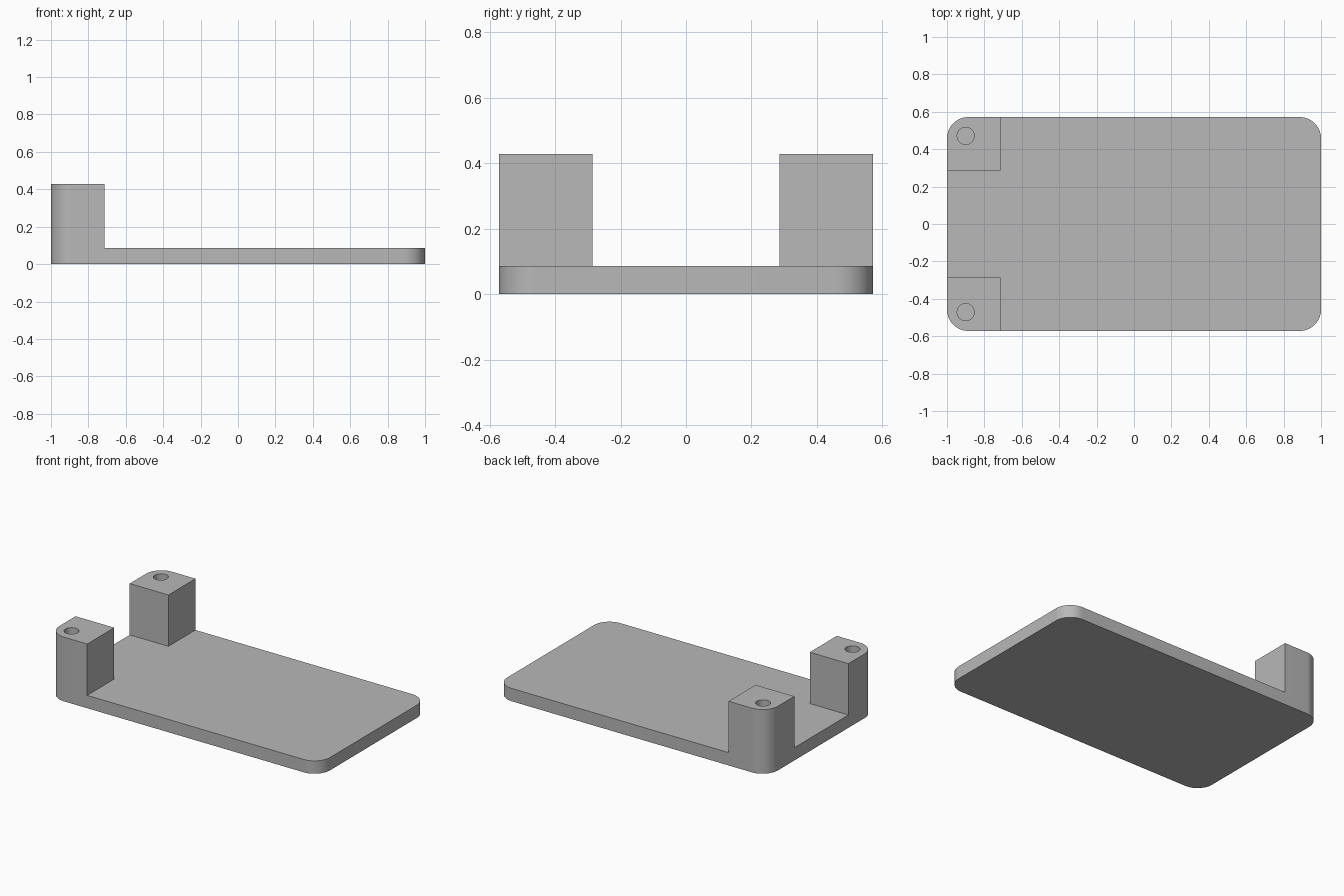
import bpy, bmesh, math

if "Cube" in bpy.data.objects:
    bpy.data.objects.remove(bpy.data.objects["Cube"], do_unlink=True)

U = 1 / 35                       # base unit
HALF_X, HALF_Y = 35 * U, 20 * U
PLATE_T, TOP = 3 * U, 15 * U
POST, CORNER_R = 10 * U, 4 * U
HOLE_R, HOLE_INSET, HOLE_DEPTH = 1.6 * U, 3.5 * U, 10 * U
ARC_STEPS = 20

grey = bpy.data.materials.new("grey plastic")
grey.use_nodes = True
color = (0.48, 0.48, 0.48, 1)
grey.diffuse_color = color
grey.node_tree.nodes["Principled BSDF"].inputs["Base Color"].default_value = color


def arc(cx, cy, r, start, end, steps):
    angles = [math.radians(start + (end - start) * i / steps) for i in range(steps + 1)]
    return [(cx + r * math.cos(a), cy + r * math.sin(a)) for a in angles]


def prism(name, outline, z0, z1):
    """Extrude a counter-clockwise outline from z0 to z1."""
    bm = bmesh.new()
    base = bm.faces.new([bm.verts.new((x, y, z0)) for x, y in outline])
    ext = bmesh.ops.extrude_face_region(bm, geom=[base], use_keep_orig=True)
    verts = [v for v in ext["geom"] if isinstance(v, bmesh.types.BMVert)]
    bmesh.ops.translate(bm, verts=verts, vec=(0, 0, z1 - z0))
    bmesh.ops.recalc_face_normals(bm, faces=bm.faces)
    mesh = bpy.data.meshes.new(name)
    bm.to_mesh(mesh)
    bm.free()
    obj = bpy.data.objects.new(name, mesh)
    bpy.context.collection.objects.link(obj)
    mesh.materials.append(grey)
    return obj


def cut(target, cutter):
    cutter.hide_render = True
    mod = target.modifiers.new("cut", "BOOLEAN")
    mod.operation, mod.solver, mod.object = "DIFFERENCE", "EXACT", cutter
    bpy.context.view_layer.objects.active = target
    bpy.ops.object.modifier_apply(modifier=mod.name)
    bpy.data.objects.remove(cutter, do_unlink=True)


# Rounded slab at full height
ix, iy = HALF_X - CORNER_R, HALF_Y - CORNER_R
outline = []
for i, (sx, sy) in enumerate([(1, 1), (-1, 1), (-1, -1), (1, -1)]):
    outline += arc(sx * ix, sy * iy, CORNER_R, 90 * i, 90 * i + 90, ARC_STEPS)
bracket = prism("base_plate_with_posts", outline, 0, TOP)

# T-shaped clearance leaves the plate and two corner posts
px, py, far = POST - HALF_X, HALF_Y - POST, 1.5
clearance = [(-far, -py), (px, -py), (px, -far), (far, -far),
             (far, far), (px, far), (px, py), (-far, py)]
cut(bracket, prism("clearance_cutter", clearance, PLATE_T, 1))

# Blind screw holes in the posts
for side in (-1, 1):
    circle = arc(HOLE_INSET - HALF_X, side * (HALF_Y - HOLE_INSET), HOLE_R, 0, 360, 32)[:-1]
    cut(bracket, prism("hole_cutter", circle, TOP - HOLE_DEPTH, 1))

# Smooth rounded corners and hole walls, crisp edges elsewhere
bpy.ops.object.select_all(action="DESELECT")
bracket.select_set(True)
bpy.context.view_layer.objects.active = bracket
bpy.ops.object.shade_smooth_by_angle(angle=math.radians(30))
